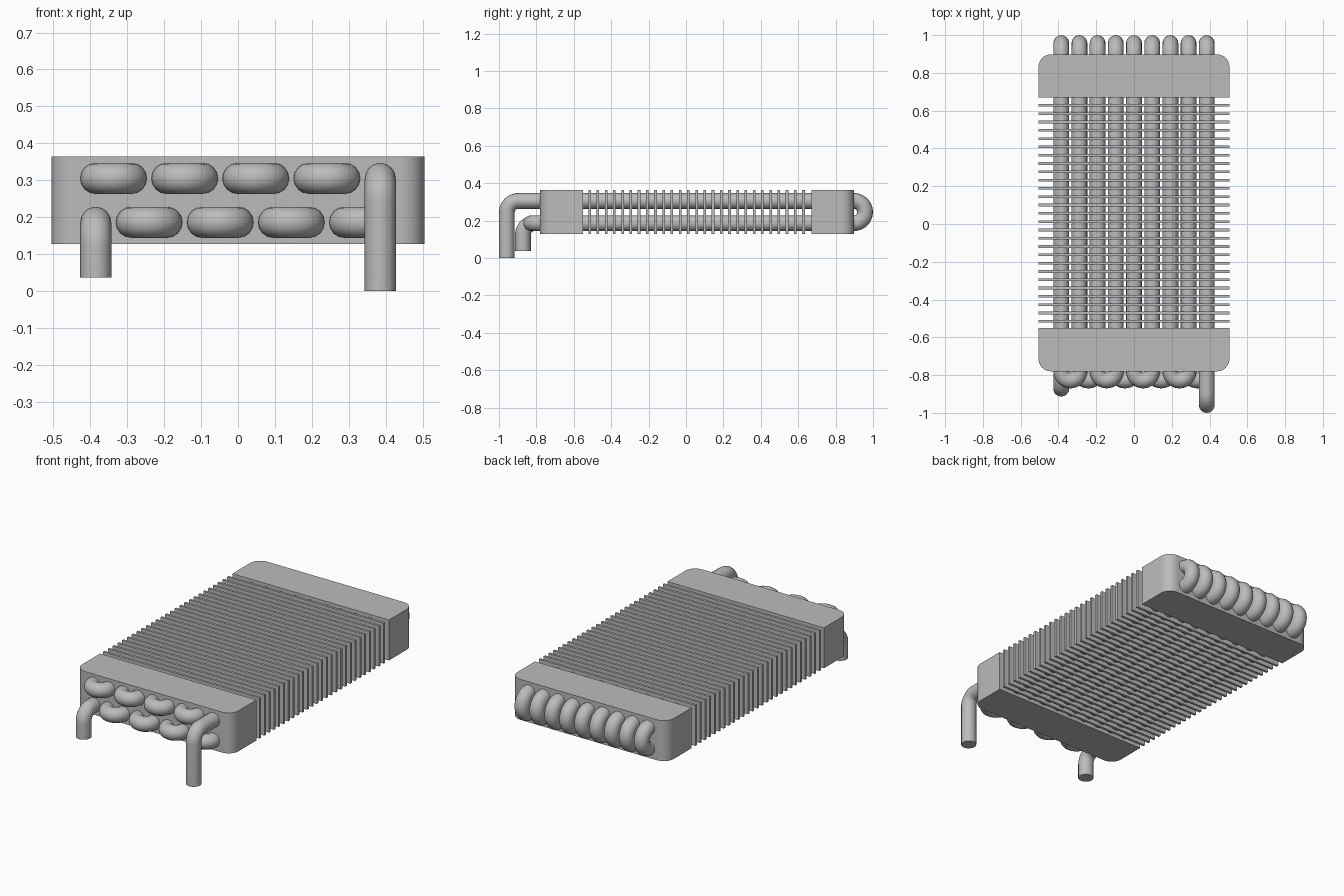
import bpy, bmesh
from math import sin, cos, pi
from mathutils import Vector

cube = bpy.data.objects.get("Cube")
if cube:
    bpy.data.objects.remove(cube, do_unlink=True)

metal = bpy.data.materials.new("grey metal")
metal.use_nodes = True
GREY = (0.5, 0.5, 0.5, 1)
metal.diffuse_color = GREY
metal.node_tree.nodes["Principled BSDF"].inputs["Base Color"].default_value = GREY

HALF_W, Z_LOW, Z_HIGH = 0.505, 0.128, 0.364
TUBE_R, COLS, PITCH = 0.042, 9, 0.0963
ROW_LOW, ROW_HIGH = 0.186, 0.305
FRONT, BACK = -0.78, 0.898
INNER_FRONT, INNER_BACK = -0.55, 0.67


def add_box(bm, y0, y1):
    """Full-width slab between two depths."""
    verts = bmesh.ops.create_cube(bm, size=1)["verts"]
    for v in verts:
        v.co = Vector((v.co.x * 2 * HALF_W,
                       (y0 + y1) / 2 + v.co.y * (y1 - y0),
                       (Z_LOW + Z_HIGH) / 2 + v.co.z * (Z_HIGH - Z_LOW)))
    return verts


def finish(name, bm):
    mesh = bpy.data.meshes.new(name)
    bm.to_mesh(mesh)
    bm.free()
    obj = bpy.data.objects.new(name, mesh)
    bpy.context.collection.objects.link(obj)
    mesh.materials.append(metal)
    return obj


def smooth(obj):
    bpy.ops.object.select_all(action='DESELECT')
    obj.select_set(True)
    bpy.context.view_layer.objects.active = obj
    bpy.ops.object.shade_smooth_by_angle(angle=0.6)


# End blocks with rounded outer corners
def end_block(name, inner, outer):
    bm = bmesh.new()
    add_box(bm, min(inner, outer), max(inner, outer))
    corners = [e for e in bm.edges
               if all(abs(v.co.y - outer) < 0.001 for v in e.verts)
               and abs(e.verts[0].co.x - e.verts[1].co.x) < 0.001]
    bmesh.ops.bevel(bm, geom=corners, offset=0.065, segments=10,
                    profile=0.5, affect='EDGES')
    smooth(finish(name, bm))


end_block("front_block", INNER_FRONT, FRONT)
end_block("back_block", INNER_BACK, BACK)

# Thin cooling fins
bm = bmesh.new()
FINS = 27
for i in range(FINS):
    y = -0.515 + i * 1.143 / (FINS - 1)
    add_box(bm, y - 0.007, y + 0.007)
finish("cooling_fins", bm)


# One continuous serpentine tube
def arc(centre, start, end, sweep, steps):
    """Points turning from the start offset towards the end offset."""
    return [centre + start * cos(sweep * k / steps) + end * sin(sweep * k / steps)
            for k in range(steps + 1)]


def port(x, z, y, bottom):
    """Open pipe end, rising and bending back into the block."""
    r = 0.062
    return [Vector((x, y, bottom))] + arc(
        Vector((x, y + r, z - r)), Vector((0, -r, 0)), Vector((0, 0, r)), pi / 2, 12)


def u_bend(a, b, out):
    half = (a - b) / 2
    return arc((a + b) / 2, half, Vector((0, out * half.length, 0)), pi, 20)


xs = [(i - (COLS - 1) / 2) * PITCH for i in range(COLS)][::-1]
path = port(xs[0], ROW_HIGH, -0.958, 0)
rows = (ROW_HIGH, ROW_LOW)
for i, x in enumerate(xs):
    enter, leave = rows[i % 2], rows[1 - i % 2]
    path += u_bend(Vector((x, BACK, enter)), Vector((x, BACK, leave)), 1)
    if i < COLS - 1:
        path += u_bend(Vector((x, FRONT, leave)), Vector((xs[i + 1], FRONT, leave)), -1)
path += port(xs[-1], ROW_LOW, -0.872, 0.036)[::-1]

curve = bpy.data.curves.new("serpentine_tube", 'CURVE')
curve.dimensions = '3D'
curve.bevel_depth = TUBE_R
curve.bevel_resolution = 6
curve.use_fill_caps = True
spline = curve.splines.new('POLY')
spline.points.add(len(path) - 1)
for point, co in zip(spline.points, path):
    point.co = (*co, 1)
curve.materials.append(metal)
tube = bpy.data.objects.new("serpentine_tube", curve)
bpy.context.collection.objects.link(tube)
bpy.ops.object.select_all(action='DESELECT')
tube.select_set(True)
bpy.context.view_layer.objects.active = tube
bpy.ops.object.convert(target='MESH')
smooth(bpy.context.view_layer.objects.active)
